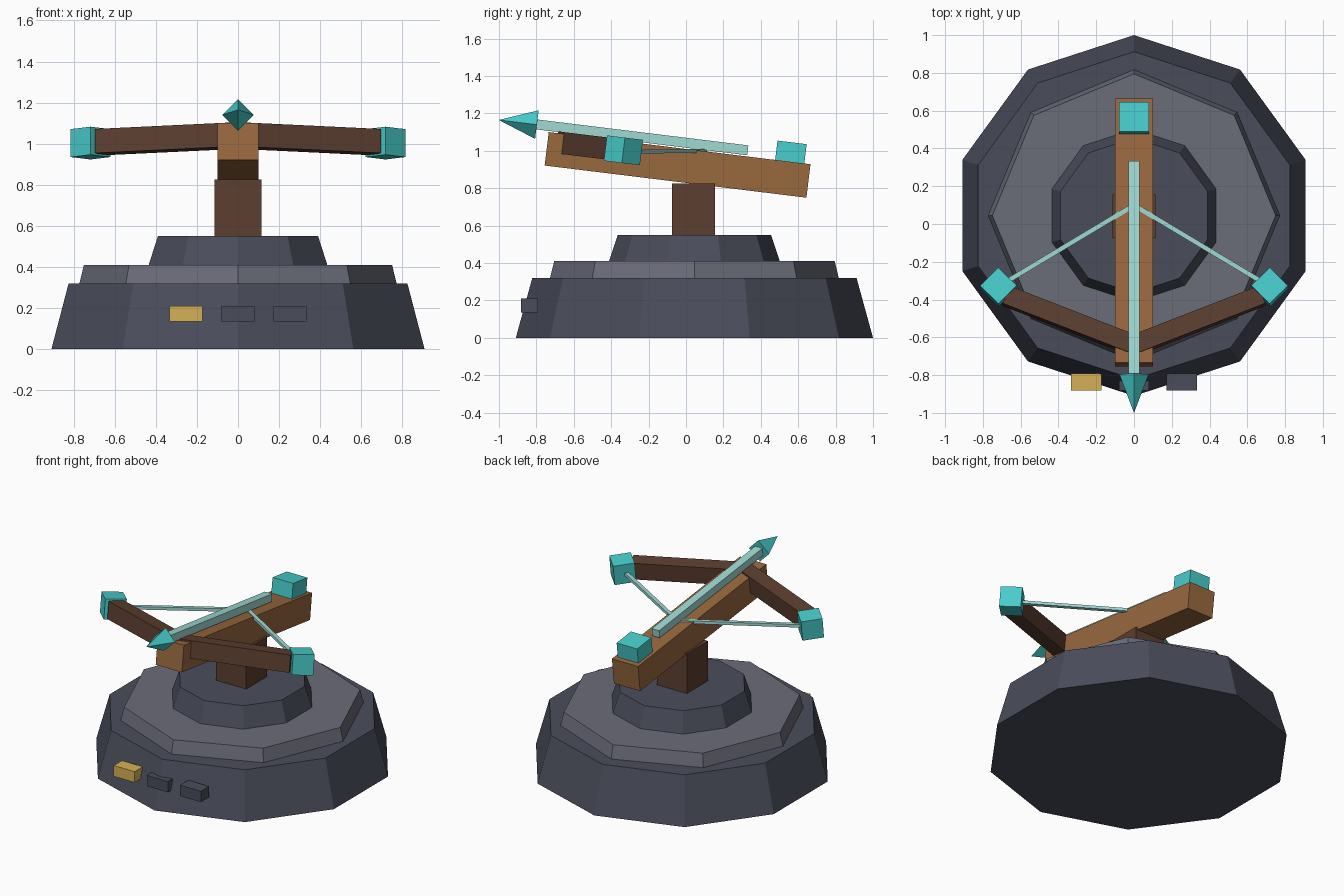
import bpy, bmesh, math
from mathutils import Matrix, Vector

if "Cube" in bpy.data.objects:
    bpy.data.objects.remove(bpy.data.objects["Cube"])


def material(name, r, g, b):
    lin = [((c / 255 + 0.055) / 1.055) ** 2.4 for c in (r, g, b)]
    m = bpy.data.materials.new(name)
    m.diffuse_color = (*lin, 1)
    m.use_nodes = True
    m.node_tree.nodes["Principled BSDF"].inputs["Base Color"].default_value = m.diffuse_color
    return m


SLATE = material("dark_slate", 74, 77, 91)
STONE = material("light_stone", 106, 108, 121)
DARK_WOOD = material("dark_wood", 92, 62, 48)
WOOD = material("wood", 153, 104, 63)
TEAL = material("teal", 72, 205, 204)
PALE = material("pale_teal", 160, 218, 212)
GOLD = material("gold", 214, 176, 86)

# Tilted frame shared by stock, bow and bolt (front end raised 7 degrees)
TILT = Matrix.Translation((0, -0.045, 0.925)) @ Matrix.Rotation(math.radians(-7), 4, 'X')


def finish(name, bm, mat, matrix):
    bmesh.ops.recalc_face_normals(bm, faces=bm.faces)
    me = bpy.data.meshes.new(name)
    bm.to_mesh(me)
    bm.free()
    me.materials.append(mat)
    ob = bpy.data.objects.new(name, me)
    ob.matrix_world = matrix
    bpy.context.collection.objects.link(ob)
    return ob


def box(name, mat, size, matrix):
    bm = bmesh.new()
    bmesh.ops.create_cube(bm, size=1)
    bmesh.ops.scale(bm, vec=size, verts=bm.verts)
    return finish(name, bm, mat, matrix)


def frustum(name, mat, sides, r0, r1, z0, z1, matrix):
    """Tapered prism with its first corner on +y; r1 = 0 makes a point."""
    bm = bmesh.new()

    def ring(r, z):
        a = [math.pi / 2 + 2 * math.pi * i / sides for i in range(sides)]
        return [bm.verts.new((r * math.cos(t), r * math.sin(t), z)) for t in a]

    low = ring(r0, z0)
    bm.faces.new(low)
    if r1 > 0:
        high = ring(r1, z1)
        bm.faces.new(high)
    else:
        high = [bm.verts.new((0, 0, z1))] * sides
    for i in range(sides):
        j = (i + 1) % sides
        quad = [low[i], low[j], high[j], high[i]]
        bm.faces.new(quad if r1 > 0 else quad[:3])
    return finish(name, bm, mat, matrix)


def beam(name, mat, a, b, width, height, frame):
    """Box from a to b, width sideways and height upward."""
    a, b = Vector(a), Vector(b)
    x = (b - a).normalized()
    y = Vector((0, 0, 1)).cross(x).normalized()
    rot = Matrix((x, y, x.cross(y))).transposed().to_4x4()
    return box(name, mat, ((b - a).length, width, height),
               frame @ Matrix.Translation((a + b) / 2) @ rot)


T = Matrix.Translation

# Stepped base
centre = T((0, 0.045, 0))
frustum("base_lower", SLATE, 10, 0.955, 0.867, 0, 0.32, centre)
frustum("base_middle", STONE, 8, 0.772, 0.75, 0.32, 0.41, centre)
frustum("base_upper", SLATE, 10, 0.457, 0.41, 0.41, 0.55, centre)

# Level markers on the front of the base
for name, x, mat in (("marker_left", -0.253, GOLD), ("marker_middle", 0, SLATE),
                     ("marker_right", 0.253, SLATE)):
    box(name, mat, (0.16, 0.09, 0.075), T((x, -0.836, 0.173)))

# Post and stock
box("post", DARK_WOOD, (0.23, 0.23, 0.285), T((0, 0.04, 0.6825)))
box("stock", WOOD, (0.2, 1.41, 0.18), TILT)
box("stock_rear_block", TEAL, (0.157, 0.157, 0.14), TILT @ T((0, 0.593, 0.124)))

# Bow arms, tips and string
for side, s in (("left", -1), ("right", 1)):
    beam("bow_arm_" + side, DARK_WOOD, (0, -0.608, 0.041), (s * 0.677, -0.343, 0.041),
         0.1, 0.118, TILT)
    box("bow_tip_" + side, TEAL, (0.137, 0.137, 0.137),
        TILT @ T((s * 0.718, -0.297, 0.042)) @ Matrix.Rotation(math.pi / 4, 4, 'Z'))
    beam("string_" + side, PALE, (s * 0.70, -0.32, 0.995), (0, 0.1, 1.0),
         0.026, 0.02, Matrix())

# Bolt
box("bolt_shaft", PALE, (0.056, 1.14, 0.053), TILT @ T((0, -0.207, 0.123)))
frustum("bolt_head", TEAL, 4, 0.077, 0, 0, 0.205,
        TILT @ T((0, -0.773, 0.122)) @ Matrix.Rotation(math.pi / 2, 4, 'X'))
